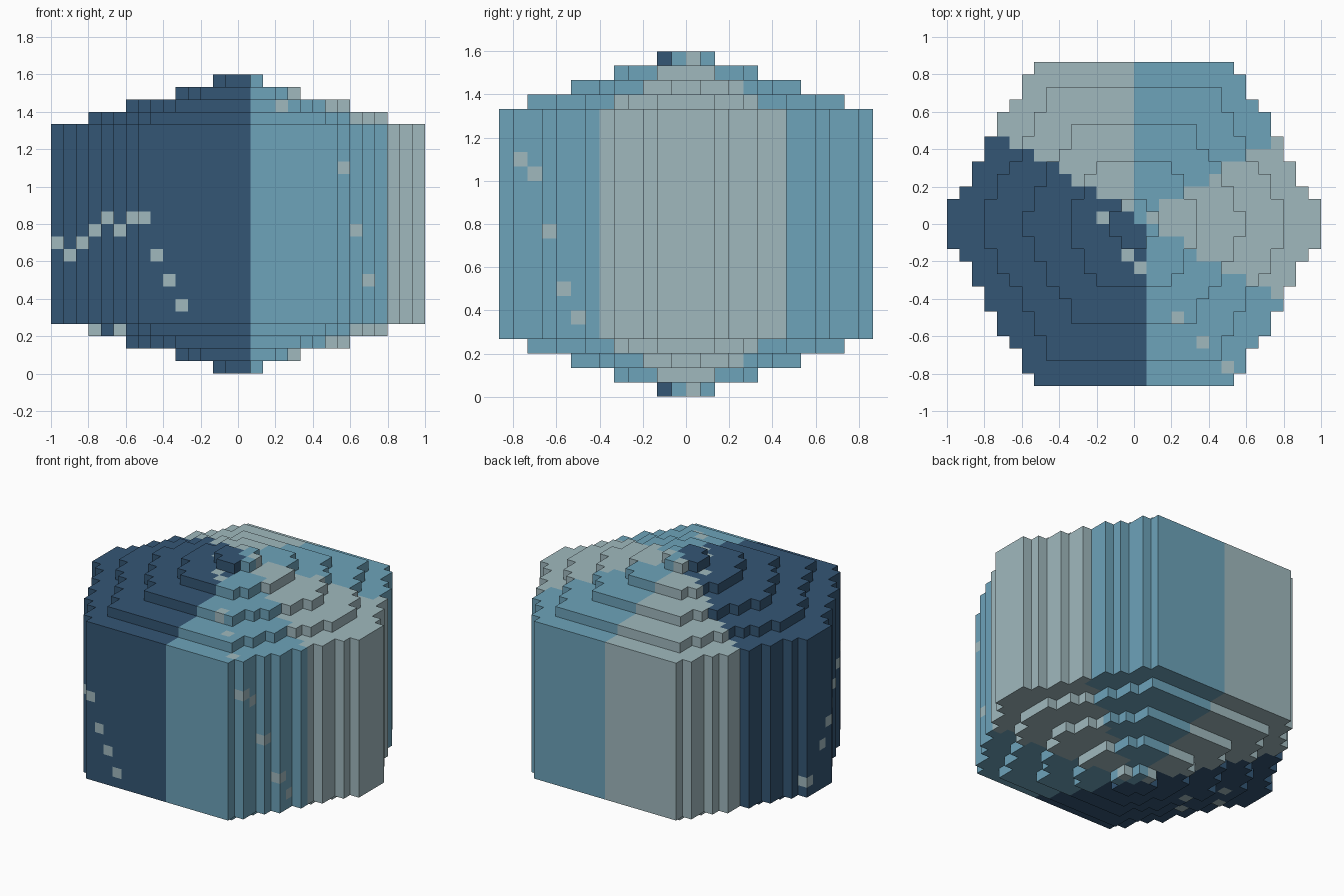
import bpy, bmesh, math

cube = bpy.data.objects.get("Cube")
if cube:
    bpy.data.objects.remove(cube, do_unlink=True)

U = 2 / 30            # block size
R3 = math.sqrt(3)


def make_material(name, rgb):
    lin = [((c / 255 + 0.055) / 1.055) ** 2.4 for c in rgb] + [1.0]
    m = bpy.data.materials.new(name)
    m.use_nodes = True
    m.diffuse_color = lin
    m.node_tree.nodes["Principled BSDF"].inputs["Base Color"].default_value = lin
    return m


MATS = [make_material("dark_blue", (52, 86, 117)),
        make_material("sky_blue", (109, 163, 186)),
        make_material("pale_grey", (160, 185, 190))]
DARK, SKY, PALE = range(3)

# Tiers: name, bottom layer, top layer, hexagon radius in blocks
TIERS = [("bottom_tip", 0, 1, 2.74), ("lower_step_small", 1, 2, 6.2),
         ("lower_step_medium", 2, 3, 9.67), ("lower_step_large", 3, 4, 13.13),
         ("main_body", 4, 20, 16.0), ("upper_step_large", 20, 21, 13.13),
         ("upper_step_medium", 21, 22, 9.67), ("upper_step_small", 22, 23, 6.2),
         ("top_tip", 23, 24, 2.74)]
RADIUS = {k: r for _, a, b, r in TIERS for k in range(a, b)}

# Single pale blocks scattered over the surface
SPOTS = {(-15, -2, 10), (-14, -3, 9), (-13, -5, 10), (-12, -7, 11), (-11, -9, 12),
         (-10, -10, 11), (-9, -12, 12), (-8, -13, 12), (-7, -13, 9), (-6, -13, 7),
         (-5, -13, 5), (-15, -1, 8), (-15, 1, 5), (8, -12, 16), (8, -11, 15),
         (9, -10, 11), (10, -9, 7), (10, -8, 5), (3, -8, 21), (5, -10, 20),
         (7, -12, 19), (-3, 0, 22), (-1, -3, 22), (0, -4, 22), (-12, -2, 3),
         (-10, -5, 3), (-8, -12, 4), (-11, 0, 3), (-8, -2, 2)}


def solid(i, j, k):
    """True when the block lies inside the stepped hexagon of its layer."""
    r = RADIUS.get(k)
    if r is None:
        return False
    row = abs(j + 0.5)
    if row + 0.5 > r * R3 / 2:
        return False
    return abs(i + 0.5) + 0.5 <= math.floor(r - row / R3 + 0.01)


def colour(i, j, k):
    """Wedges around the vertical axis, plus the scattered blocks."""
    x, y = i + 0.5, j + 0.5
    if (i, j, k) in SPOTS:
        return PALE
    if x < 1 and y < -x / R3 + 0.75:
        return DARK
    if x > 1 and -x / R3 + 0.6 < y < x / R3 + 0.3:
        return PALE
    return SKY if x > 0 else PALE


# Face directions with their corner offsets, wound outwards
SIDES = {(1, 0, 0): [(1, 0, 0), (1, 1, 0), (1, 1, 1), (1, 0, 1)],
         (-1, 0, 0): [(0, 1, 0), (0, 0, 0), (0, 0, 1), (0, 1, 1)],
         (0, 1, 0): [(1, 1, 0), (0, 1, 0), (0, 1, 1), (1, 1, 1)],
         (0, -1, 0): [(0, 0, 0), (1, 0, 0), (1, 0, 1), (0, 0, 1)],
         (0, 0, 1): [(0, 0, 1), (1, 0, 1), (1, 1, 1), (0, 1, 1)],
         (0, 0, -1): [(0, 1, 0), (1, 1, 0), (1, 0, 0), (0, 0, 0)]}


def build_tier(name, k0, k1):
    bm = bmesh.new()
    verts = {}

    def vert(p):
        if p not in verts:
            verts[p] = bm.verts.new([c * U for c in p])
        return verts[p]

    # Exposed block faces
    for k in range(k0, k1):
        for i in range(-15, 15):
            for j in range(-13, 13):
                if not solid(i, j, k):
                    continue
                for d, corners in SIDES.items():
                    if solid(i + d[0], j + d[1], k + d[2]):
                        continue
                    f = bm.faces.new([vert((i + a, j + b, k + c)) for a, b, c in corners])
                    f.material_index = colour(i, j, k)
    # Merge flat areas of one colour
    bmesh.ops.dissolve_limit(bm, angle_limit=0.01, verts=bm.verts[:], edges=bm.edges[:],
                             delimit={'MATERIAL'})
    me = bpy.data.meshes.new(name)
    bm.to_mesh(me)
    bm.free()
    for m in MATS:
        me.materials.append(m)
    bpy.context.collection.objects.link(bpy.data.objects.new(name, me))


for tier_name, low, high, _ in TIERS:
    build_tier(tier_name, low, high)
